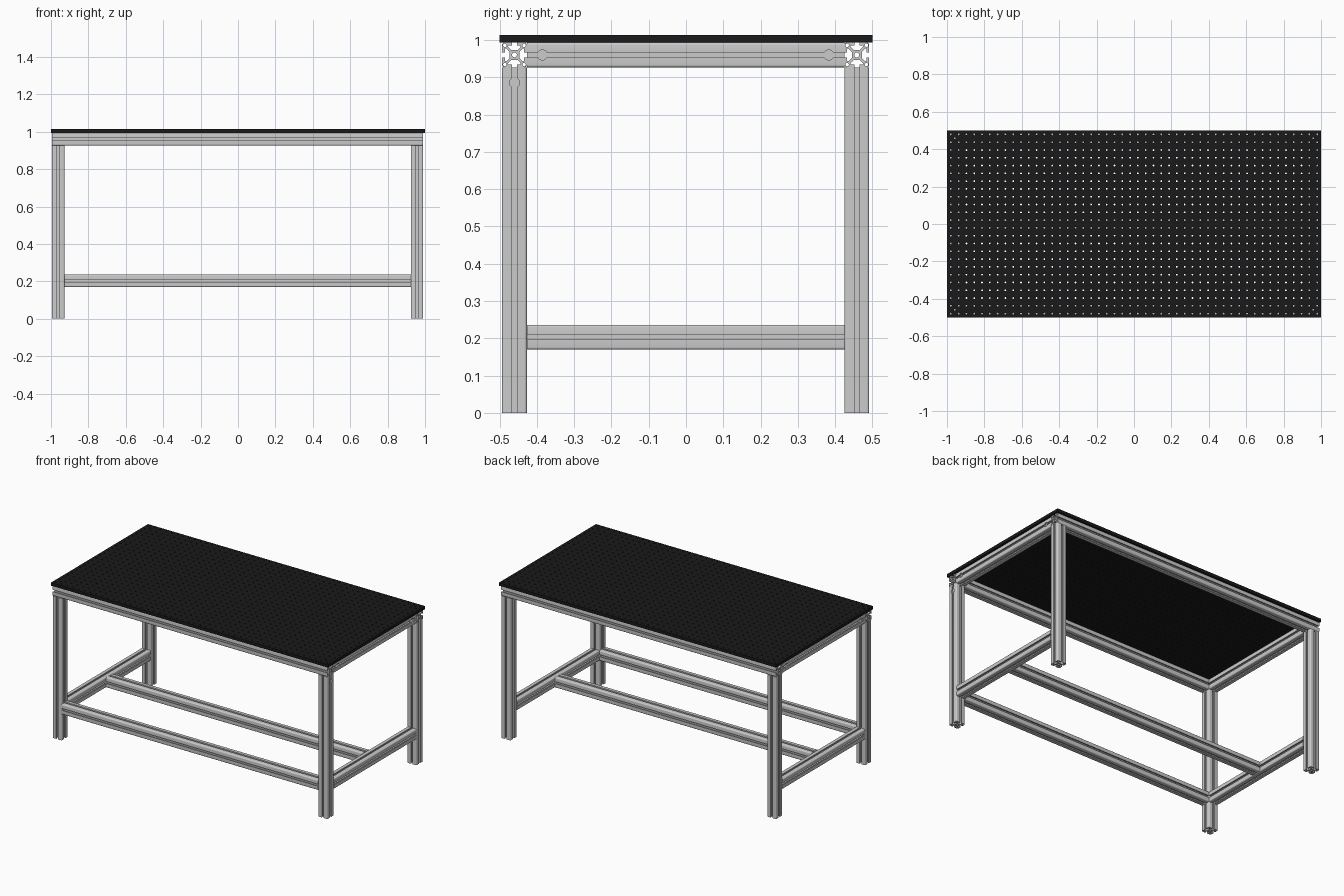
import bpy, bmesh
from math import sin, cos, pi, radians
from mathutils import Matrix, Vector

if "Cube" in bpy.data.objects:
    bpy.data.objects.remove(bpy.data.objects["Cube"])

MM = 1 / 600              # profile drawn in mm, 40 mm wide
W = 40 * MM
OX, OY = -0.002, -0.001   # frame sits slightly off the board centre
LX, LY = 0.959, 0.459     # leg centres
LEG_H = 0.9265
RAIL_Z, LOW_Z = LEG_H + W / 2, 0.203
BOARD_Z, BOARD_T = LEG_H + W, 0.02


def arc(cx, cy, r, a0, a1, n):
    return [(cx + r * cos(a0 + (a1 - a0) * i / n), cy + r * sin(a0 + (a1 - a0) * i / n))
            for i in range(n + 1)]


def profile_loops():
    """T-slot outline plus a central bore and four corner bores."""
    side = [(20, -4), (15.5, -4), (15.5, -10), (13, -10), (8, -5),
            (8, 5), (13, 10), (15.5, 10), (15.5, 4), (20, 4)]
    side += arc(16, 16, 4, 0, pi / 2, 5)
    outline, loops = [], []
    for k in range(4):
        c, s = round(cos(k * pi / 2)), round(sin(k * pi / 2))
        outline += [(x * c - y * s, x * s + y * c) for x, y in side]
        px, py = 15.5 * (c - s), 15.5 * (s + c)
        loops.append(arc(px, py, 2.8, 0, 2 * pi, 12)[:-1])
    loops.append(arc(0, 0, 4, 0, 2 * pi, 12)[:-1])
    return [outline] + loops


def finish(bm, name):
    mesh = bpy.data.meshes.new(name)
    bm.to_mesh(mesh)
    bm.free()
    ob = bpy.data.objects.new(name, mesh)
    bpy.context.collection.objects.link(ob)
    return ob


def bar(name, axis, length, loc):
    """Aluminium extrusion centred on loc, running along axis."""
    bm = bmesh.new()
    edges = []
    for loop in profile_loops():
        vs = [bm.verts.new((x * MM, y * MM, -length / 2)) for x, y in loop]
        edges += [bm.edges.new((a, b)) for a, b in zip(vs, vs[1:] + vs[:1])]
    bmesh.ops.triangle_fill(bm, edges=edges, use_beauty=True)
    ext = bmesh.ops.extrude_face_region(bm, geom=bm.faces[:], use_keep_orig=True)
    bmesh.ops.translate(bm, vec=(0, 0, length),
                        verts=[g for g in ext["geom"] if isinstance(g, bmesh.types.BMVert)])
    bmesh.ops.recalc_face_normals(bm, faces=bm.faces)
    rot = {"X": Matrix.Rotation(pi / 2, 4, "Y"), "Y": Matrix.Rotation(pi / 2, 4, "X"),
           "Z": Matrix.Identity(4)}[axis]
    bm.transform(Matrix.Translation(loc) @ rot)
    ob = finish(bm, name)
    bpy.ops.object.select_all(action="DESELECT")
    bpy.context.view_layer.objects.active = ob
    ob.select_set(True)
    bpy.ops.object.shade_smooth_by_angle(angle=radians(30))
    return ob


def connector_holes(ob, points):
    """Round connector recesses bored along x."""
    bm = bmesh.new()
    for p in points:
        bmesh.ops.create_cone(bm, cap_ends=True, segments=24, radius1=0.0135, radius2=0.0135,
                              depth=26 * MM,
                              matrix=Matrix.Translation(p) @ Matrix.Rotation(pi / 2, 4, "Y"))
    cutter = finish(bm, ob.name + "_cutter")
    cutter.hide_render = True
    cutter.hide_set(True)
    cutter.display_type = "WIRE"
    mod = ob.modifiers.new("connector_holes", "BOOLEAN")
    mod.operation, mod.solver, mod.object = "DIFFERENCE", "EXACT", cutter
    bpy.context.view_layer.objects.active = ob
    bpy.ops.object.modifier_apply(modifier=mod.name)
    bpy.data.objects.remove(cutter)


# Legs, long top rails, and short rails at both heights
span_x, span_y = 2 * LX - W, 2 * LY - W
for sx, xn in ((-1, "left"), (1, "right")):
    x = OX + sx * LX
    for sy, yn in ((-1, "front"), (1, "back")):
        leg = bar(f"{yn}_{xn}_leg", "Z", LEG_H, Vector((x, OY + sy * LY, LEG_H / 2)))
        if (sx, sy) == (1, -1):
            connector_holes(leg, [Vector((x + W / 2, OY - LY, 0.885))])
    rail = bar(f"{xn}_top_rail", "Y", span_y, Vector((x, OY, RAIL_Z)))
    connector_holes(rail, [Vector((x + sx * W / 2, OY + s * 0.384, RAIL_Z)) for s in (-1, 1)])
    bar(f"{xn}_lower_rail", "Y", span_y, Vector((x, OY, LOW_Z)))
for sy, yn in ((-1, "front"), (1, "back")):
    bar(f"{yn}_top_rail", "X", 2 * LX + W, Vector((OX, OY + sy * LY, RAIL_Z)))

# Lower stretchers: one at the front, one in the middle
bar("front_lower_rail", "X", span_x, Vector((OX, OY - LY, LOW_Z)))
bar("middle_lower_rail", "X", span_x, Vector((OX, OY, LOW_Z)))

# Perforated board: 48 x 24 square cells, each with a round hole
P, R = 1 / 24, 0.005
bm = bmesh.new()
dirs = [(1, 0), (1, 1), (0, 1), (-1, 1), (-1, 0), (-1, -1), (0, -1), (1, -1)]
for i in range(48):
    for j in range(24):
        cx, cy = (i - 23.5) * P, (j - 11.5) * P
        out = [bm.verts.new((cx + dx * P / 2, cy + dy * P / 2, BOARD_Z)) for dx, dy in dirs]
        inn = [bm.verts.new((cx + R * cos(k * pi / 4), cy + R * sin(k * pi / 4), BOARD_Z))
               for k in range(8)]
        for k in range(8):
            n = (k + 1) % 8
            bm.faces.new((inn[k], out[k], out[n], inn[n]))
bmesh.ops.remove_doubles(bm, verts=bm.verts, dist=1e-4)
# Corner screw holes above the legs
corners = [v for v in bm.verts
           if abs(abs(v.co.x) - 23 * P) < 1e-3 and abs(abs(v.co.y) - 11 * P) < 1e-3]
cut = bmesh.ops.bevel(bm, geom=corners, offset=R, segments=1, affect="VERTICES")
bmesh.ops.delete(bm, geom=[f for f in cut["faces"] if len(f.verts) <= 8 and f.calc_area() < 1e-4],
                 context="FACES")
board = finish(bm, "perforated_board")
solid = board.modifiers.new("thickness", "SOLIDIFY")
solid.thickness, solid.offset = BOARD_T, 1
black = bpy.data.materials.new("black")
black.diffuse_color = (0.01, 0.01, 0.01, 1)
black.use_nodes = True
black.node_tree.nodes["Principled BSDF"].inputs["Base Color"].default_value = black.diffuse_color
board.data.materials.append(black)
